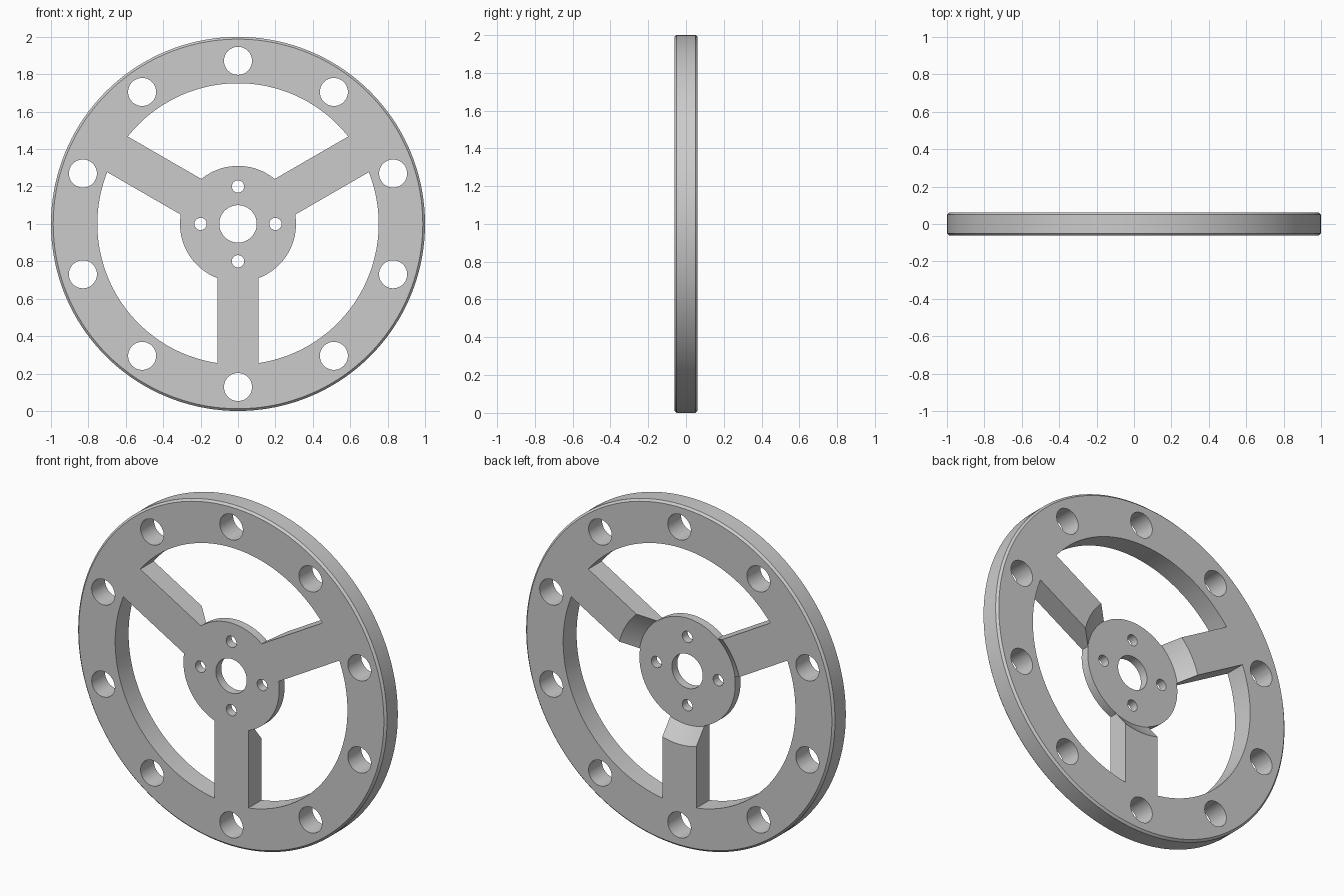
import bpy, bmesh
from math import pi, sin, cos, asin, radians

cube = bpy.data.objects.get("Cube")
if cube:
    bpy.data.objects.remove(cube, do_unlink=True)

SEGMENTS = 144
HALF = 0.062        # half thickness
CHAMFER = 0.012
HUB_R, RIM_R = 0.31, 0.752
SPOKE_HALF = 0.11
CENTRE_Z = 1.0

grey = bpy.data.materials.new("light grey metal")
grey.use_nodes = True
grey.diffuse_color = (0.6, 0.6, 0.6, 1)
grey.node_tree.nodes["Principled BSDF"].inputs["Base Color"].default_value = (0.6, 0.6, 0.6, 1)


def finish(name, bm):
    bmesh.ops.recalc_face_normals(bm, faces=bm.faces)
    mesh = bpy.data.meshes.new(name)
    bm.to_mesh(mesh)
    bm.free()
    mesh.materials.append(grey)
    obj = bpy.data.objects.new(name, mesh)
    obj.location.z = CENTRE_Z
    bpy.context.collection.objects.link(obj)
    return obj


def polar(r, a):
    return r * cos(a), r * sin(a)


def lathe(bm, profile):
    """Revolve a closed (radius, y) profile about the y axis."""
    rings = []
    for i in range(SEGMENTS):
        a = 2 * pi * i / SEGMENTS
        rings.append([bm.verts.new((r * cos(a), y, r * sin(a))) for r, y in profile])
    n = len(profile)
    for i, ring in enumerate(rings):
        after = rings[(i + 1) % SEGMENTS]
        for j in range(n):
            k = (j + 1) % n
            bm.faces.new((ring[j], ring[k], after[k], after[j]))


def prism(bm, outline, depth=0.2):
    """Extrude an (x, z) outline through the wheel along y."""
    front = [bm.verts.new((x, -depth, z)) for x, z in outline]
    back = [bm.verts.new((x, depth, z)) for x, z in outline]
    bm.faces.new(front)
    bm.faces.new(back[::-1])
    n = len(outline)
    for i in range(n):
        j = (i + 1) % n
        bm.faces.new((front[i], back[i], back[j], front[j]))


def round_hole(bm, radius, distance, angle, sides):
    cx, cz = polar(distance, angle)
    ring = [polar(radius, 2 * pi * i / sides) for i in range(sides)]
    prism(bm, [(cx + x, cz + z) for x, z in ring])


def window(bm, start, end, steps=48):
    """Opening between two parallel-sided spokes."""
    def arc(r):
        trim = asin(SPOKE_HALF / r)
        a, b = start + trim, end - trim
        return [polar(r, a + (b - a) * i / steps) for i in range(steps + 1)]
    prism(bm, arc(RIM_R) + arc(HUB_R)[::-1])


# Wheel body: chamfered disc, thin hub with a conical recess at the back
body = bmesh.new()
lathe(body, [
    (0.1, -HALF), (1 - CHAMFER, -HALF), (1, CHAMFER - HALF),
    (1, HALF - CHAMFER), (1 - CHAMFER, HALF),
    (0.4, HALF), (HUB_R + 0.003, -0.012), (0.1, -0.012),
])
wheel = finish("spoked_wheel", body)

# Openings: three windows, ten rim holes, four hub holes
cuts = bmesh.new()
for i in range(3):
    start = radians(30 + 120 * i)
    window(cuts, start, start + radians(120))
for i in range(10):
    round_hole(cuts, 0.075, 0.872, pi / 2 + 2 * pi * i / 10, 40)
for i in range(4):
    round_hole(cuts, 0.033, 0.2, pi / 2 * i, 24)
cutter = finish("opening_cutter", cuts)
cutter.hide_render = True

# Apply the openings and remove the cutter
cut = wheel.modifiers.new("openings", 'BOOLEAN')
cut.operation = 'DIFFERENCE'
cut.solver = 'EXACT'
cut.object = cutter
bpy.ops.object.select_all(action='DESELECT')
wheel.select_set(True)
bpy.context.view_layer.objects.active = wheel
bpy.ops.object.modifier_apply(modifier=cut.name)
bpy.data.objects.remove(cutter, do_unlink=True)
bpy.ops.object.shade_smooth_by_angle(angle=radians(25))
